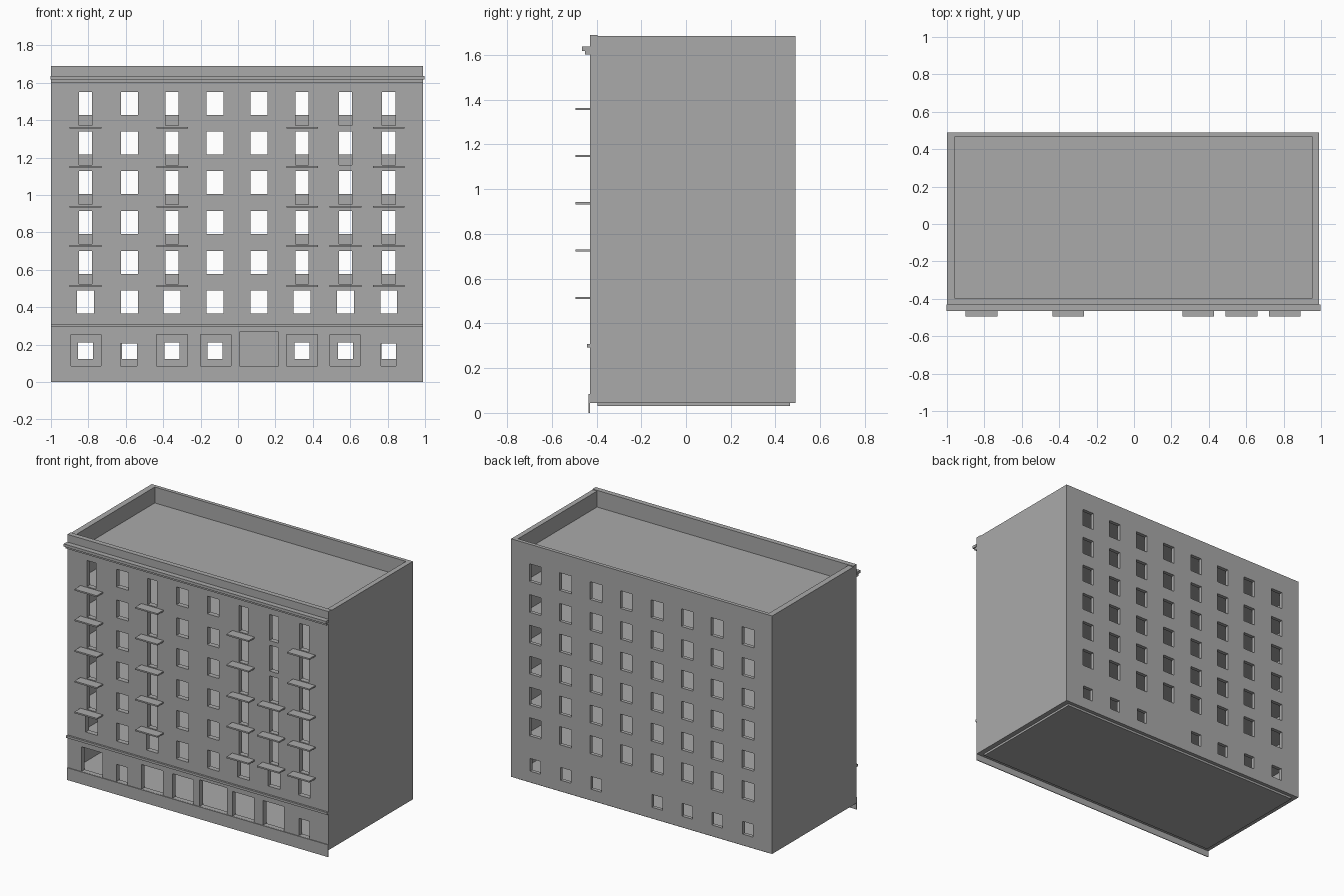
import bpy, bmesh

if "Cube" in bpy.data.objects:
    bpy.data.objects.remove(bpy.data.objects["Cube"])

grey = bpy.data.materials.new("plain grey")
grey.diffuse_color = (0.4, 0.4, 0.4, 1)
grey.use_nodes = True
grey.node_tree.nodes["Principled BSDF"].inputs["Base Color"].default_value = grey.diffuse_color


def finish(name, bm):
    mesh = bpy.data.meshes.new(name)
    bm.to_mesh(mesh)
    bm.free()
    mesh.materials.append(grey)
    obj = bpy.data.objects.new(name, mesh)
    bpy.context.collection.objects.link(obj)
    return obj


def box(name, x0, x1, y0, y1, z0, z1):
    bm = bmesh.new()
    bmesh.ops.create_cube(bm, size=1)
    for v in bm.verts:
        v.co = ((x0 + x1) / 2 + v.co.x * (x1 - x0),
                (y0 + y1) / 2 + v.co.y * (y1 - y0),
                (z0 + z1) / 2 + v.co.z * (z1 - z0))
    return finish(name, bm)


def wall(name, x0, x1, y0, y1, z0, z1, holes):
    """Upright wall in the xz plane with rectangular openings (x0, x1, z0, z1)."""
    xs = sorted({x0, x1} | {h[0] for h in holes} | {h[1] for h in holes})
    zs = sorted({z0, z1} | {h[2] for h in holes} | {h[3] for h in holes})
    bm = bmesh.new()
    grid = [[bm.verts.new((x, y0, z)) for z in zs] for x in xs]
    for i in range(len(xs) - 1):
        for j in range(len(zs) - 1):
            cx, cz = (xs[i] + xs[i + 1]) / 2, (zs[j] + zs[j + 1]) / 2
            if not any(h[0] < cx < h[1] and h[2] < cz < h[3] for h in holes):
                bm.faces.new((grid[i][j], grid[i + 1][j],
                              grid[i + 1][j + 1], grid[i][j + 1]))
    loose = [v for v in bm.verts if not v.link_faces]
    bmesh.ops.delete(bm, geom=loose, context='VERTS')
    ext = bmesh.ops.extrude_face_region(bm, geom=bm.faces[:], use_keep_orig=True)
    for v in ext["geom"]:
        if isinstance(v, bmesh.types.BMVert):
            v.co.y = y1
    bmesh.ops.recalc_face_normals(bm, faces=bm.faces[:])
    return finish(name, bm)


L, R = -1.0, 0.99             # outer side faces
IL, IR = -0.96, 0.955         # inner side faces
F, B, IF, IB = -0.43, 0.49, -0.395, 0.465
columns = [-0.815, -0.58, -0.352, -0.123, 0.112, 0.343, 0.575, 0.806]
tall_columns = {0, 2, 5, 6, 7}
floors = [0.519, 0.731, 0.942, 1.154, 1.364]      # upper floor levels
tops = [0.70, 0.913, 1.127, 1.338, 1.55]          # upper window heads

# Front openings: row of small windows, then upper windows and balcony doors
front = [(c - 0.045, c + 0.045, 0.365, 0.49) for c in columns]
back = [(c - 0.045, c + 0.045, 0.365, 0.49) for c in columns]
for level, top in zip(floors, tops):
    for i, c in enumerate(columns):
        back.append((c - 0.045, c + 0.045, top - 0.122, top))
        if i in tall_columns:
            front.append((c - 0.035, c + 0.035, level + 0.006, top))
        else:
            front.append((c - 0.045, c + 0.045, top - 0.122, top))

# Ground floor openings: shop fronts, entrance and two narrow doors
front += [(-0.893, -0.733, 0.085, 0.255), (-0.627, -0.54, 0.085, 0.205),
          (-0.435, -0.27, 0.085, 0.255), (-0.2, -0.037, 0.085, 0.255),
          (0.008, 0.216, 0.085, 0.268), (0.259, 0.424, 0.085, 0.255),
          (0.493, 0.653, 0.085, 0.255), (0.765, 0.845, 0.085, 0.205)]
back += [(c - 0.04, c + 0.04, 0.122, 0.21) for i, c in enumerate(columns) if i != 4]

# Outer walls
wall("front_wall", L, R, F, IF, 0.045, 1.69, front)
wall("back_wall", L, R, IB, B, 0.045, 1.685, back)
box("left_wall", L, IL, IF, IB, 0.045, 1.685)
box("right_wall", IR, R, IF, IB, 0.045, 1.685)

# Floors and roof
box("ground_slab", IL, IR, IF, IB, 0.03, 0.08)
for k, level in enumerate([0.305] + floors):
    box(f"floor_{k + 1}", IL, IR, IF, IB, level - 0.02, level)
box("roof", IL, IR, IF, IB, 1.555, 1.575)

# Plinth, belt course and cornice on the street side
box("plinth", L, R, F - 0.005, F, 0.0, 0.084)
box("belt_course", L, R, -0.443, F, 0.293, 0.309)
box("cornice_lower", L, R, -0.452, F, 1.602, 1.618)
box("cornice_upper", L - 0.003, R + 0.006, -0.465, F, 1.618, 1.637)

# Balcony slabs
for k, level in enumerate(floors):
    for i in sorted(tall_columns):
        if i == 6 and k > 2:
            continue
        c = columns[i]
        box(f"balcony_{i}_{k}", c - 0.085, c + 0.085, -0.495, F, level - 0.01, level)
